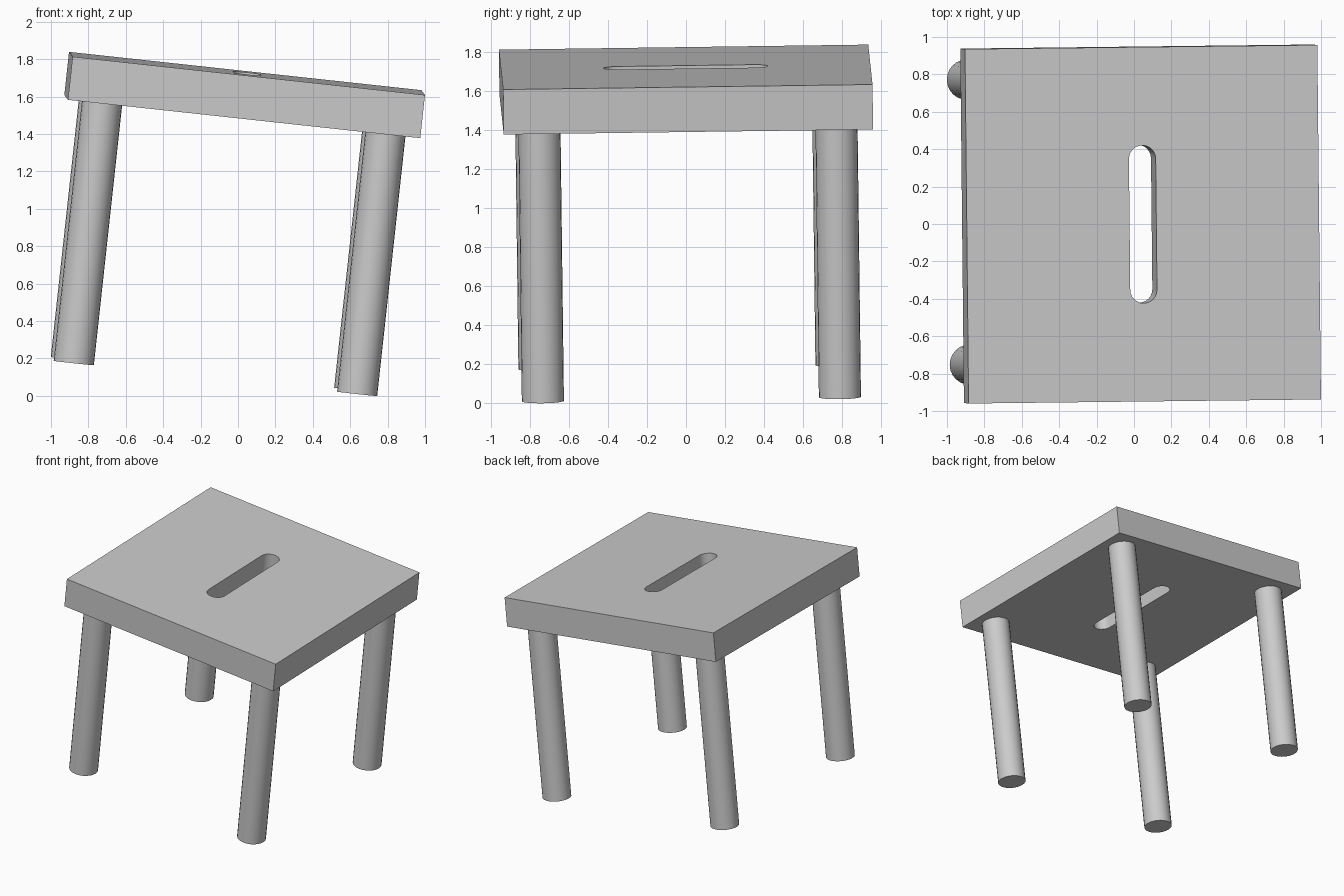
import bpy, bmesh, math
from mathutils import Matrix, Vector

if "Cube" in bpy.data.objects:
    bpy.data.objects.remove(bpy.data.objects["Cube"])

# Frame of the tilted stool: origin at the centre of the seat's top face
x_axis = Vector((0.994, 0.0116, -0.108)).normalized()
y_axis = Vector((-0.0106, 0.9998, 0.0137))
z_axis = x_axis.cross(y_axis).normalized()
y_axis = z_axis.cross(x_axis)
tilt = Matrix((x_axis, y_axis, z_axis)).transposed().to_4x4()
tilt.translation = (0.048, -0.0015, 1.724)

HALF, THICK = 0.9475, 0.232
LEG_POS, LEG_R, LEG_BOTTOM = 0.762, 0.108, -1.63
SLOT_R, SLOT_HALF = 0.072, 0.422


def prism(name, outline, z0, z1):
    """Extrude a flat outline from z0 to z1 in the stool's frame."""
    bm = bmesh.new()
    face = bm.faces.new([bm.verts.new((x, y, z0)) for x, y in outline])
    top = bmesh.ops.extrude_face_region(bm, geom=[face])["geom"]
    verts = [g for g in top if isinstance(g, bmesh.types.BMVert)]
    bmesh.ops.translate(bm, verts=verts, vec=(0, 0, z1 - z0))
    bmesh.ops.recalc_face_normals(bm, faces=bm.faces)
    mesh = bpy.data.meshes.new(name)
    bm.to_mesh(mesh)
    bm.free()
    obj = bpy.data.objects.new(name, mesh)
    bpy.context.collection.objects.link(obj)
    obj.matrix_world = tilt
    return obj


def arc(cx, cy, r, start, sweep, steps):
    return [(cx + r * math.cos(start + sweep * i / steps),
             cy + r * math.sin(start + sweep * i / steps)) for i in range(steps + 1)]


def smooth(obj):
    bpy.ops.object.select_all(action='DESELECT')
    obj.select_set(True)
    bpy.context.view_layer.objects.active = obj
    bpy.ops.object.shade_smooth_by_angle(angle=math.radians(35))


# Square seat with a rounded hand slot cut right through
seat = prism("seat", [(-HALF, -HALF), (HALF, -HALF), (HALF, HALF), (-HALF, HALF)], -THICK, 0)
end = SLOT_HALF - SLOT_R
slot = arc(0, end, SLOT_R, 0, math.pi, 12) + arc(0, -end, SLOT_R, math.pi, math.pi, 12)
cutter = prism("slot_cutter", slot, -THICK - 0.1, 0.1)
cutter.hide_render = True
cut = seat.modifiers.new("hand_slot", 'BOOLEAN')
cut.operation = 'DIFFERENCE'
cut.solver = 'EXACT'
cut.object = cutter
bpy.context.view_layer.objects.active = seat
bpy.ops.object.modifier_apply(modifier=cut.name)
bpy.data.objects.remove(cutter)
smooth(seat)

# Four round legs, one under each corner
for side, sx in (("left", -1), ("right", 1)):
    for depth, sy in (("front", -1), ("back", 1)):
        ring = arc(sx * LEG_POS, sy * LEG_POS, LEG_R, 0, math.tau, 24)[:-1]
        smooth(prism(f"{depth}_{side}_leg", ring, LEG_BOTTOM, -THICK))
